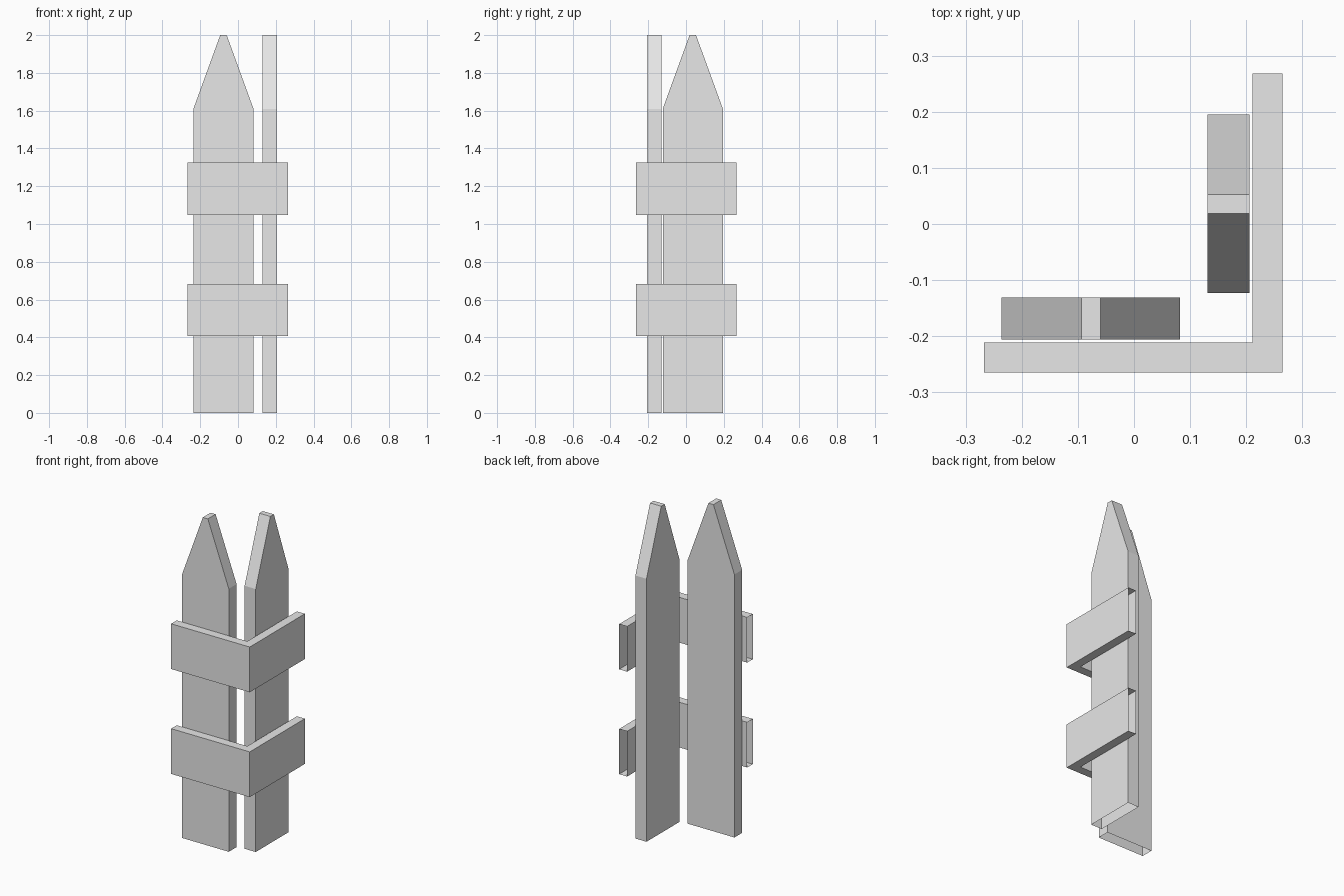
import bpy
import bmesh
from mathutils import Vector

cube = bpy.data.objects.get("Cube")
if cube:
    bpy.data.objects.remove(cube, do_unlink=True)

grey = bpy.data.materials.new("plain_grey")
grey.use_nodes = True
grey.diffuse_color = (0.8, 0.8, 0.8, 1)
grey.node_tree.nodes["Principled BSDF"].inputs["Base Color"].default_value = grey.diffuse_color


def extrude_profile(name, profile, depth, is_open):
    """Extrude a closed outline along depth, leaving out the sides is_open picks."""
    bm = bmesh.new()
    face = bm.faces.new([bm.verts.new(p) for p in profile])
    ret = bmesh.ops.extrude_face_region(bm, geom=[face], use_keep_orig=True)
    moved = [g for g in ret["geom"] if isinstance(g, bmesh.types.BMVert)]
    bmesh.ops.translate(bm, verts=moved, vec=Vector(depth))
    bmesh.ops.recalc_face_normals(bm, faces=bm.faces[:])
    hidden = [f for f in bm.faces if is_open(f)]
    bmesh.ops.delete(bm, geom=hidden, context="FACES")
    mesh = bpy.data.meshes.new(name)
    bm.to_mesh(mesh)
    bm.free()
    mesh.materials.append(grey)
    obj = bpy.data.objects.new(name, mesh)
    bpy.context.collection.objects.link(obj)
    return obj


# Pointed pickets, open underneath: outline as (distance along fence, height)
def picket_outline(start, width=0.318, tip=0.034, shoulder=1.61, top=2.0):
    mid, end = start + width / 2, start + width
    return [(start, 0), (end, 0), (end, shoulder), (mid + tip / 2, top),
            (mid - tip / 2, top), (start, shoulder)]


def underside(face):
    return face.normal.z < -0.9


extrude_profile("front_picket", [(a, -0.206, z) for a, z in picket_outline(-0.236)],
                (0, 0.075, 0), underside)
extrude_profile("side_picket", [(0.131, a, z) for a, z in picket_outline(-0.123)],
                (0.075, 0, 0), underside)


# L-shaped corner rails, open at both ends
def rail_end(face):
    c = face.calc_center_median()
    return c.x < -0.26 or c.y > 0.26


OUT, INN = 0.265, 0.211
corner = [(-0.267, -OUT), (OUT, -OUT), (OUT, 0.268), (INN, 0.268), (INN, -INN), (-0.267, -INN)]
for name, z in (("lower_rail", 0.406), ("upper_rail", 1.048)):
    extrude_profile(name, [(x, y, z) for x, y in corner], (0, 0, 0.277), rail_end)
